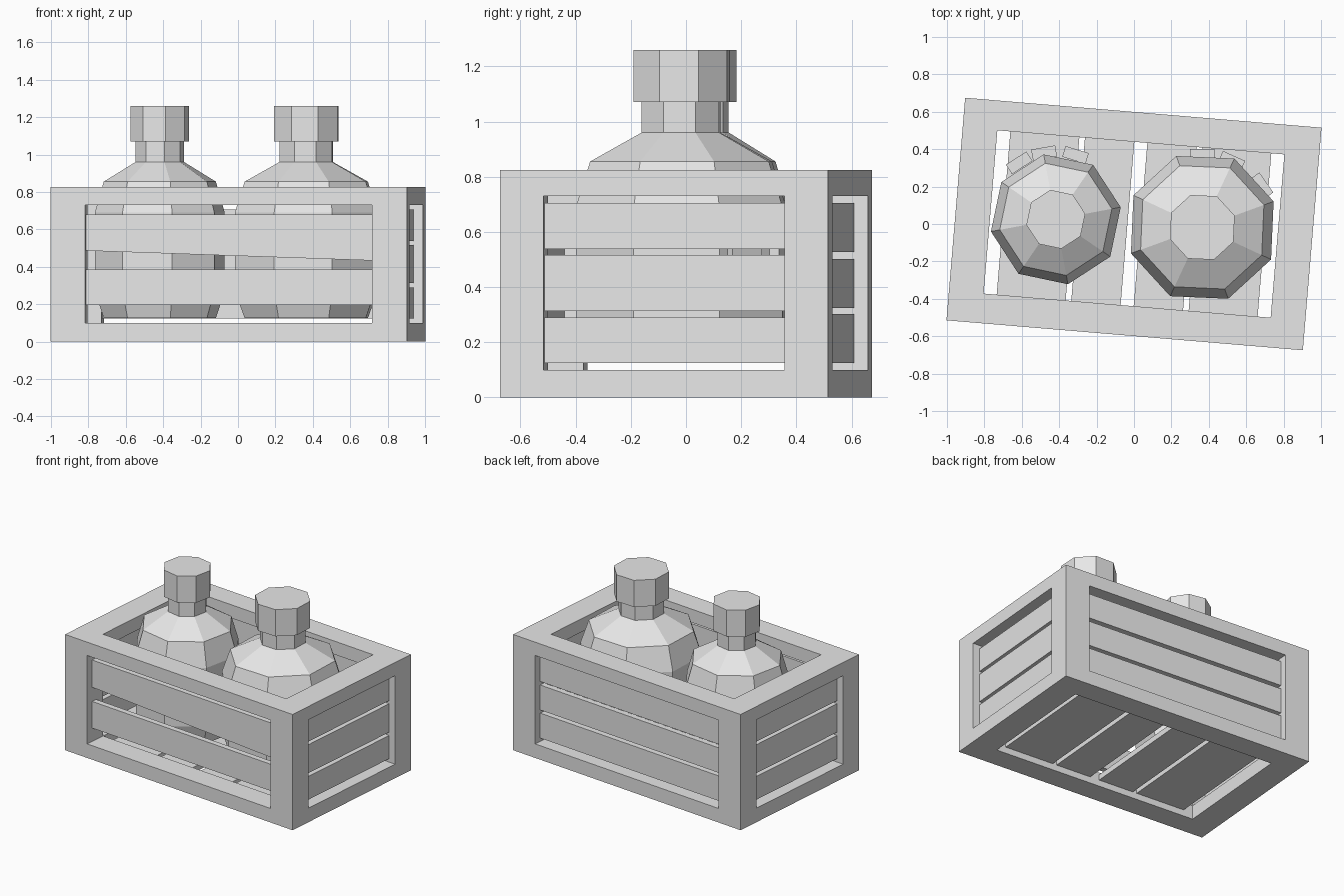
import bpy, bmesh, math
from itertools import product
from mathutils import Matrix, Vector

old = bpy.data.objects.get("Cube")
if old:
    bpy.data.objects.remove(old, do_unlink=True)

grey = bpy.data.materials.new("plain_grey")
grey.use_nodes = True
grey.diffuse_color = (0.8, 0.8, 0.8, 1)
grey.node_tree.nodes["Principled BSDF"].inputs["Base Color"].default_value = (0.8, 0.8, 0.8, 1)

TURN = math.radians(-4.8)          # the crate sits slightly turned
HX, HY, TOP = 0.956, 0.597, 0.825  # crate half length, half width, height
IX, IY, LOW, HIGH = 0.77, 0.438, 0.10, 0.73  # openings


def finish(name, bm, turn=0.0, loc=(0, 0, 0)):
    bmesh.ops.recalc_face_normals(bm, faces=bm.faces)
    mesh = bpy.data.meshes.new(name)
    bm.to_mesh(mesh)
    bm.free()
    mesh.materials.append(grey)
    obj = bpy.data.objects.new(name, mesh)
    obj.rotation_euler.z = turn
    obj.location = loc
    bpy.context.collection.objects.link(obj)
    return obj


def box(name, x, y, z, turn=TURN, loc=(0, 0, 0), drop=0.0):
    """Box from (min, max) ranges; drop lowers the bottom edge at its +x end."""
    bm = bmesh.new()
    bmesh.ops.create_cube(bm, size=1)
    for v in bm.verts:
        right, low = v.co.x > 0, v.co.z < 0
        v.co = Vector([r[1] if c > 0 else r[0] for c, r in zip(v.co, (x, y, z))])
        if right and low:
            v.co.z -= drop
    return finish(name, bm, turn, loc)


# Crate frame: cells of a 3x3x3 lattice, solid along the twelve edges
def crate_frame():
    cuts = ((-HX, -IX, IX, HX), (-HY, -IY, IY, HY), (0, LOW, HIGH, TOP))
    bm = bmesh.new()
    verts = {}

    def vert(i):
        if i not in verts:
            verts[i] = bm.verts.new([cuts[a][i[a]] for a in range(3)])
        return verts[i]

    def solid(c):
        return all(0 <= n <= 2 for n in c) and sum(n != 1 for n in c) >= 2

    for cell in product(range(3), repeat=3):
        if not solid(cell):
            continue
        for axis, side in product(range(3), (0, 1)):
            near = list(cell)
            near[axis] += 1 if side else -1
            if solid(near):
                continue
            u, w = (axis + 1) % 3, (axis + 2) % 3
            loop = []
            for du, dw in ((0, 0), (1, 0), (1, 1), (0, 1)):
                i = list(cell)
                i[axis] += side
                i[u] += du
                i[w] += dw
                loop.append(vert(tuple(i)))
            bm.faces.new(loop)
    finish("crate_frame", bm, TURN)


crate_frame()

# Wall slats, set back from the frame's outer faces
OUT, IN = 0.05, 0.09
box("front_upper_slat", (-0.8, 0.8), (-HY + OUT, -HY + IN), (0.487, 0.68), drop=0.055)
box("front_lower_slat", (-0.8, 0.8), (-HY + OUT, -HY + IN), (0.195, 0.385))
for n, z in enumerate(((0.124, 0.302), (0.324, 0.502), (0.527, 0.705))):
    box(f"back_slat_{n + 1}", (-0.8, 0.8), (HY - IN, HY - OUT), z)
for n, z in enumerate(((0.124, 0.29), (0.313, 0.516), (0.538, 0.705))):
    box(f"left_slat_{n + 1}", (HX - IN, HX - OUT), (-0.47, 0.47), z)
    box(f"right_slat_{n + 1}", (-HX + OUT, -HX + IN), (-0.47, 0.47), z)

# Floor slats
for n, x in enumerate(((-0.70, -0.33), (-0.30, -0.035), (0.035, 0.30), (0.33, 0.70))):
    box(f"floor_slat_{n + 1}", x, (-0.47, 0.47), (0.045, 0.085))

# Eight-sided bottles: (radius, height) profile from base to cap
PROFILE = ((0.305, 0.125), (0.353, 0.27), (0.353, 0.69), (0.305, 0.855),
           (0.132, 0.96), (0.132, 1.07), (0.16, 1.07), (0.16, 1.26))


def bottle(name, loc, scale, turn, plates):
    bm = bmesh.new()
    rings = []
    for r, z in PROFILE:
        rings.append([bm.verts.new((r * scale * math.cos(k * math.pi / 4),
                                    r * scale * math.sin(k * math.pi / 4), z))
                      for k in range(8)])
    for a, b in zip(rings, rings[1:]):
        for k in range(8):
            j = (k + 1) % 8
            bm.faces.new((a[k], a[j], b[j], b[k]))
    bm.faces.new(rings[0][::-1])
    bm.faces.new(rings[-1])
    finish(name, bm, math.radians(turn), loc)
    # Raised plates on the back of the bottle
    d = 0.39 * scale ** 0.5
    for n, angle in enumerate(plates):
        box(f"{name}_plate_{n + 1}", (d - 0.06, d), (-0.065, 0.065), (0.44, 0.6),
            math.radians(angle), loc)


bottle("small_bottle", (-0.418, 0.025, 0), 1.0, 10.6, (123, 100, 73))
bottle("large_bottle", (0.365, -0.018, 0), 1.15, 20, (90, 66, 35))
